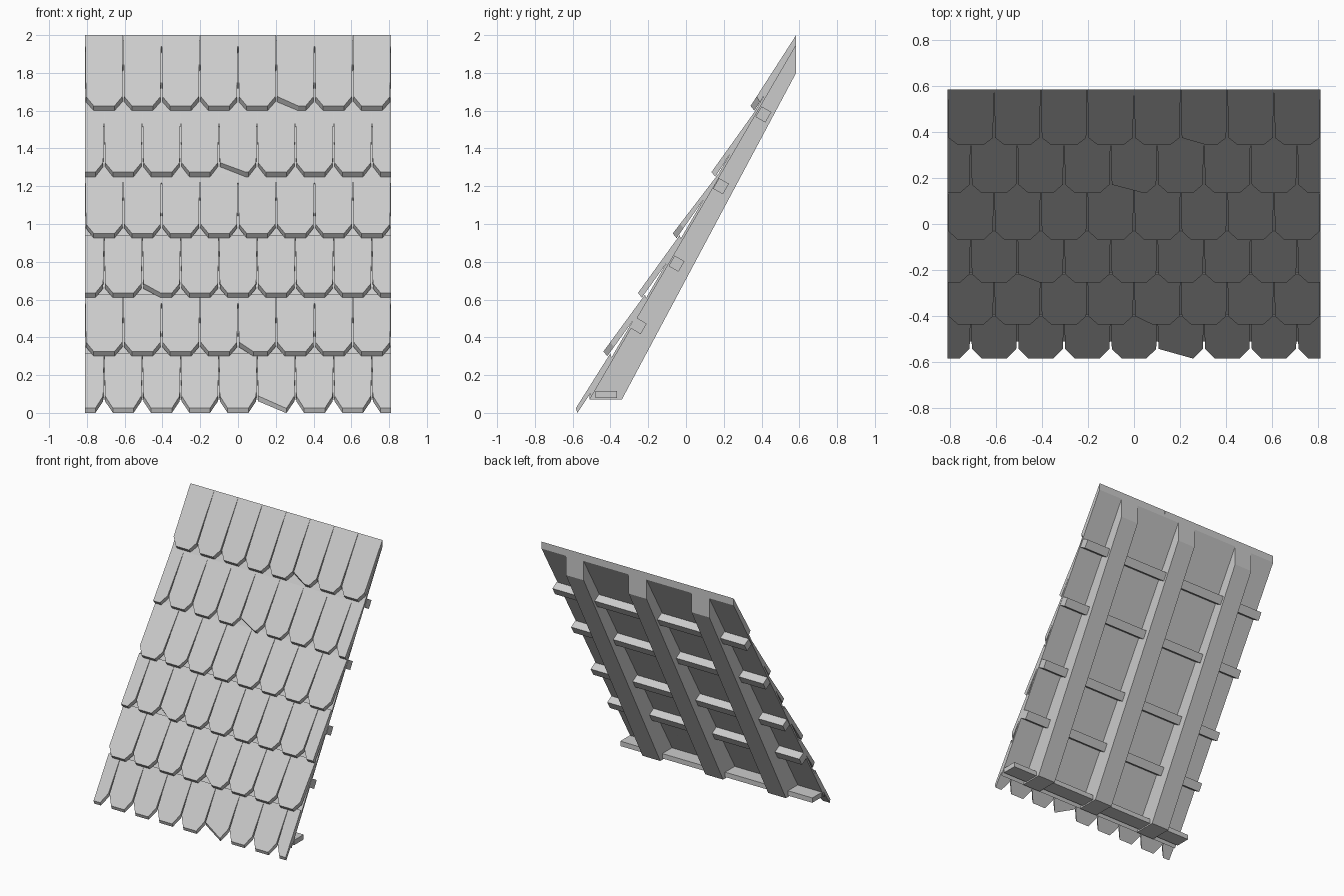
import bpy
import bmesh
from mathutils import Vector

cube = bpy.data.objects.get("Cube")
if cube:
    bpy.data.objects.remove(cube)

grey = bpy.data.materials.new("plain_grey")
grey.use_nodes = True
colour = (0.6, 0.6, 0.6, 1)
grey.diffuse_color = colour
grey.node_tree.nodes["Principled BSDF"].inputs["Base Color"].default_value = colour

HALF = 0.81            # half width of the roof
PITCH = HALF / 4       # shingle spacing
BACK_Y = 0.583         # vertical cut at the ridge
SLOPE = 1.717          # rise of the decking


def deck_z(y):
    return 0.07 + (y + 0.51) * SLOPE


def make_object(name, bm):
    bmesh.ops.recalc_face_normals(bm, faces=bm.faces)
    mesh = bpy.data.meshes.new(name)
    bm.to_mesh(mesh)
    bm.free()
    mesh.materials.append(grey)
    obj = bpy.data.objects.new(name, mesh)
    bpy.context.collection.objects.link(obj)
    return obj


def add_prism(bm, front, back):
    """Join two matching outlines into a closed solid."""
    a = [bm.verts.new(p) for p in front]
    b = [bm.verts.new(p) for p in back]
    bm.faces.new(a)
    bm.faces.new(b[::-1])
    for i in range(len(a)):
        j = (i + 1) % len(a)
        bm.faces.new((a[i], b[i], b[j], a[j]))


def extrude_profile(name, profile, x0, x1):
    bm = bmesh.new()
    add_prism(bm, [(x0, y, z) for y, z in profile], [(x1, y, z) for y, z in profile])
    return make_object(name, bm)


# Shingle rows: lip position (y, z) of each row
lips = [(-0.583, 0.0), (-0.437, 0.30), (-0.254, 0.61),
        (-0.07, 0.925), (0.135, 1.25), (0.342, 1.60)]

# Worn shingles: (row, nearest centre index) -> where the flat lower edge begins
worn = {(0, 1): 0.05, (2, -2): -0.005, (4, 0): 0.04, (1, 0.5): -0.02, (5, 1.5): 0.015}


def half_outline(rise, flat=0.055):
    """Lower edge, clipped corner, then the slightly flared side."""
    return [(flat, 0), (PITCH / 2 - 0.005, rise), (PITCH / 2 - 0.0005, 1)]


for row, (y, z) in enumerate(lips):
    lip_top = Vector((0, y, z + 0.025))
    lip_low = Vector((0, y + (0.02 if row else 0.008), z))
    if row < 5:
        ny, nz = lips[row + 1]
        top = Vector((0, ny + 0.037, nz + 0.016))
        end = Vector((0, top.y + 0.01, deck_z(top.y + 0.01)))
    else:
        top = Vector((0, BACK_Y, 2.0))
        end = Vector((0, BACK_Y, deck_z(BACK_Y)))
    rise = (0.065 if row == 0 else 0.05) / (top.z - lip_top.z)

    # odd rows hold whole shingles, even rows end in halves
    if row % 2:
        indices = [k - 3.5 for k in range(8)]
    else:
        indices = list(range(-4, 5))

    bm = bmesh.new()
    for k in indices:
        right = half_outline(rise)
        left = [(-u, t) for u, t in half_outline(rise)][::-1]
        if (row, k) in worn:
            left[-1] = (worn[(row, k)], 0)
        if k == -4:
            left = [(0, 1), (0, 0)]
        if k == 4:
            right = [(0, 0), (0, 1)]
        outline = left + right
        cx = Vector((k * PITCH, 0, 0))
        front = [cx + Vector((u, 0, 0)) + lip_top.lerp(top, t) for u, t in outline]
        back = [cx + Vector((u, 0, 0)) + lip_low.lerp(end, t) for u, t in outline]
        add_prism(bm, front, back)
    make_object(f"shingle_row_{row + 1}", bm)

# Decking under the shingles
extrude_profile("decking", [(-0.51, 0.07), (BACK_Y, deck_z(BACK_Y)),
                            (BACK_Y, deck_z(BACK_Y) + 0.025), (-0.51, 0.095)],
                -HALF, HALF)

# Rafters, cut level at the eave and upright at the ridge
for name, x in (("right_rafter", -0.53), ("middle_rafter", 0), ("left_rafter", 0.53)):
    extrude_profile(name, [(-0.51, 0.07), (-0.34, 0.07), (BACK_Y, 1.80),
                           (BACK_Y, deck_z(BACK_Y))], x - 0.075, x + 0.075)

# Battens running across the rafters, square to the slope
along = Vector((0.5, 0.866)) * 0.032
across = Vector((0.866, -0.5)) * 0.03
for i, c in enumerate([(-0.25, 0.46), (-0.05, 0.79), (0.185, 1.20), (0.41, 1.58)]):
    c = Vector(c)
    corners = [c + along + across, c + along - across,
               c - along - across, c - along + across]
    extrude_profile(f"batten_{i + 1}", corners, -HALF, HALF)

# Level eave board
extrude_profile("eave_board", [(-0.48, 0.08), (-0.365, 0.08),
                               (-0.365, 0.117), (-0.48, 0.117)], -HALF, HALF)
